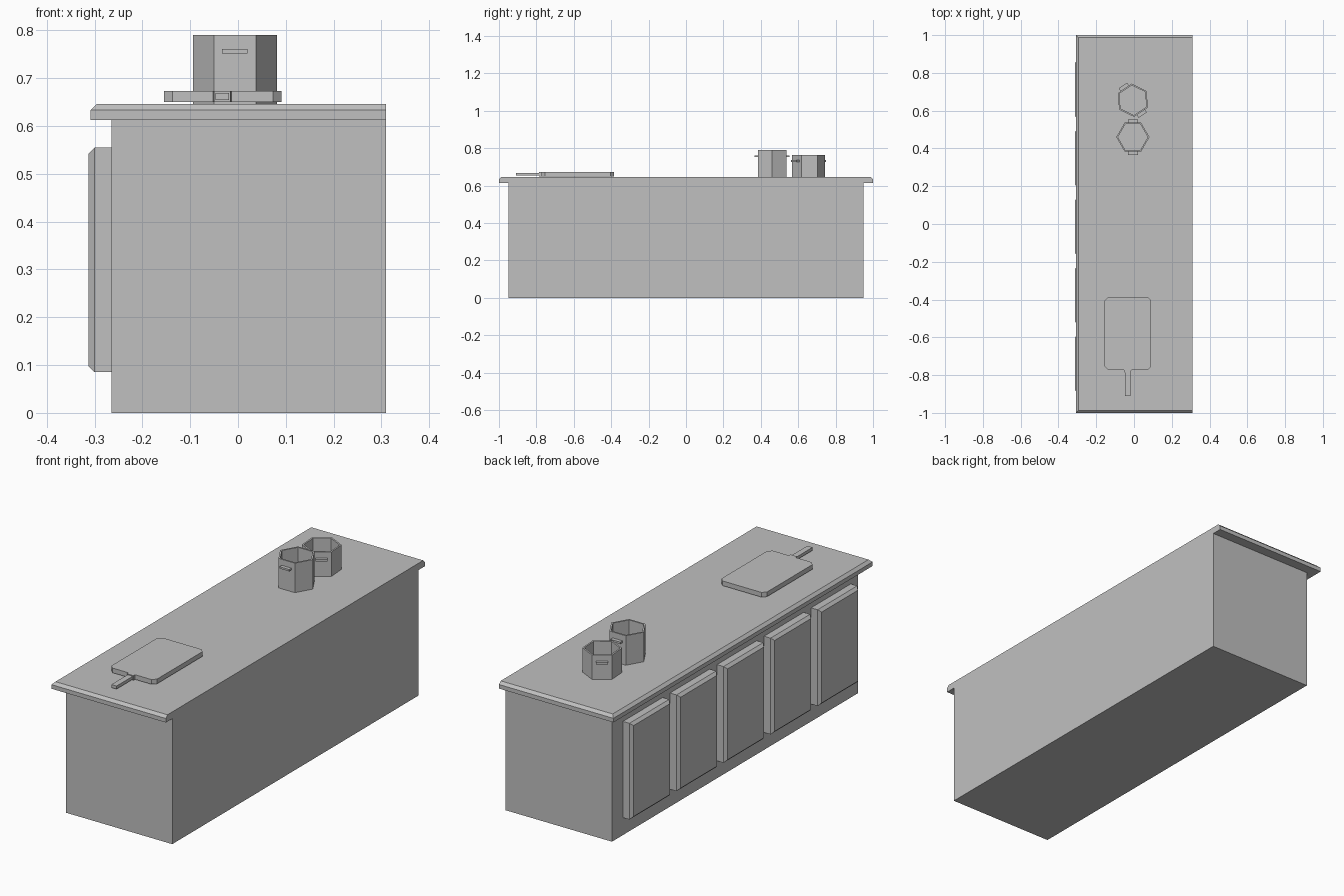
import bpy, bmesh, math
from mathutils import Matrix, Vector

if "Cube" in bpy.data.objects:
    bpy.data.objects.remove(bpy.data.objects["Cube"], do_unlink=True)

GREY = (0.53, 0.53, 0.53, 1)
grey = bpy.data.materials.new("plain_grey")
grey.use_nodes = True
grey.diffuse_color = GREY
grey.node_tree.nodes["Principled BSDF"].inputs["Base Color"].default_value = GREY


def loft(name, rings, matrix=Matrix()):
    """Join rings of points into a closed solid with flat faces."""
    bm = bmesh.new()
    loops = [[bm.verts.new(matrix @ Vector(p)) for p in ring] for ring in rings]
    for a, b in zip(loops, loops[1:]):
        for i in range(len(a)):
            j = (i + 1) % len(a)
            bm.faces.new((a[i], a[j], b[j], b[i]))
    bm.faces.new(loops[0])
    bm.faces.new(loops[-1])
    bmesh.ops.recalc_face_normals(bm, faces=bm.faces)
    mesh = bpy.data.meshes.new(name)
    bm.to_mesh(mesh)
    bm.free()
    mesh.materials.append(grey)
    obj = bpy.data.objects.new(name, mesh)
    bpy.context.collection.objects.link(obj)
    return obj


def rect(x0, x1, y0, y1, z):
    return [(x0, y0, z), (x1, y0, z), (x1, y1, z), (x0, y1, z)]


def box(name, x, y, z, matrix=Matrix()):
    return loft(name, [rect(*x, *y, h) for h in z], matrix)


def hexagon(radius, z):
    return [(radius * math.cos(k * math.pi / 3), radius * math.sin(k * math.pi / 3), z)
            for k in range(6)]


# Cabinet body and worktop, chamfered on three edges
box("cabinet_body", (-0.265, 0.31), (-0.95, 0.95), (0, 0.614))
loft("worktop", [rect(-0.308, 0.31, -1, 1, 0.613),
                 rect(-0.308, 0.31, -1, 1, 0.633),
                 rect(-0.295, 0.31, -0.987, 0.987, 0.646)])

# Row of five doors with chamfered fronts
for i in range(5):
    y1 = 0.865 - i * 0.363
    y0 = y1 - 0.306
    rings = []
    for x, inset in ((-0.26, 0), (-0.3, 0), (-0.313, 0.013)):
        a, b, low, high = y0 + inset, y1 - inset, 0.085 + inset, 0.555 - inset
        rings.append([(x, a, low), (x, b, low), (x, b, high), (x, a, high)])
    loft(f"door_{i + 1}", rings)

# Chopping board with clipped corners, a short neck and a thin handle
X0, X1, Y0, Y1, C = -0.155, 0.091, -0.773, -0.386, 0.018
outline = [(X0 + C, Y0), (-0.052, Y0), (-0.05, Y0 - 0.012), (-0.016, Y0 - 0.012),
           (-0.014, Y0), (X1 - C, Y0), (X1, Y0 + C), (X1, Y1 - C),
           (X1 - C, Y1), (X0 + C, Y1), (X0, Y1 - C), (X0, Y0 + C)]
loft("chopping_board", [[(x, y, z) for x, y in outline] for z in (0.65, 0.673)])
box("chopping_board_handle", (-0.047, -0.019), (-0.91, -0.78), (0.654, 0.669))


# Hollow six-sided pots, each with two small side handles
def pot(name, x, y, top, turn):
    place = Matrix.Translation((x, y, top)) @ Matrix.Rotation(math.radians(turn), 4, "Z")
    loft(name, [hexagon(0.088, -0.145), hexagon(0.088, 0),
                hexagon(0.079, 0), hexagon(0.079, -0.135)], place)
    for side in (-1, 1):
        box(f"{name}_handle_{'front' if side < 0 else 'back'}", (-0.027, 0.026),
            sorted((side * 0.073, side * 0.094)), (-0.038, -0.029), place)


pot("tall_pot", -0.006, 0.46, 0.79, 0)
pot("low_pot", -0.006, 0.655, 0.765, 34)
